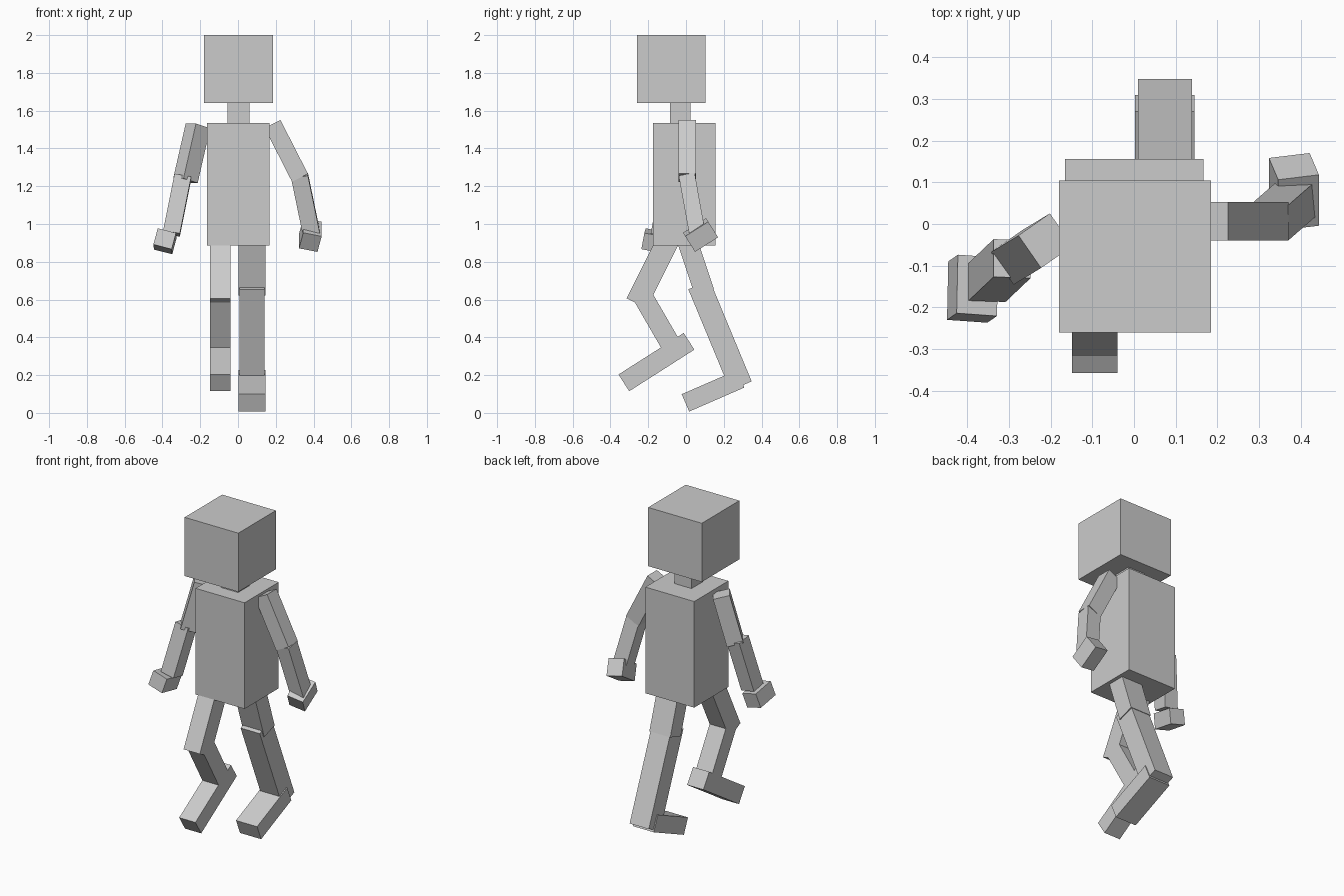
import bpy
import bmesh
from mathutils import Matrix, Vector

cube = bpy.data.objects.get("Cube")
if cube:
    bpy.data.objects.remove(cube, do_unlink=True)

# Single plain material
grey = bpy.data.materials.new("light_grey")
grey.use_nodes = True
colour = (0.6, 0.6, 0.6, 1)
grey.diffuse_color = colour
grey.node_tree.nodes["Principled BSDF"].inputs["Base Color"].default_value = colour


def add_box(name, matrix):
    """Unit cube shaped by a matrix, flat shaded."""
    mesh = bpy.data.meshes.new(name)
    bm = bmesh.new()
    bmesh.ops.create_cube(bm, size=1, matrix=matrix)
    bmesh.ops.recalc_face_normals(bm, faces=bm.faces)
    bm.to_mesh(mesh)
    bm.free()
    mesh.materials.append(grey)
    obj = bpy.data.objects.new(name, mesh)
    bpy.context.collection.objects.link(obj)
    return obj


def block(name, low, high):
    """Upright box between two corners."""
    low, high = Vector(low), Vector(high)
    add_box(name, Matrix.Translation((low + high) / 2) @ Matrix.Diagonal((high - low).to_4d()))


def limb(name, start, end, width, depth, side=(1, 0, 0)):
    """Box running from start to end; side sets its roll about that axis."""
    start, end = Vector(start), Vector(end)
    along = (end - start).normalized()
    across = Vector(side)
    across = (across - along * across.dot(along)).normalized()
    turn = Matrix((across, along.cross(across), along)).transposed().to_4x4()
    size = Matrix.Diagonal((width, depth, (end - start).length, 1))
    add_box(name, Matrix.Translation((start + end) / 2) @ turn @ size)


# Head, neck and torso
block("head", (-0.18, -0.26, 1.64), (0.184, 0.104, 2.0))
block("neck", (-0.055, -0.085, 1.5), (0.06, 0.025, 1.66))
block("torso", (-0.165, -0.175, 0.885), (0.167, 0.156, 1.536))

# Right leg, lifted forward
x = -0.094
limb("right_thigh", (x, -0.066, 0.972), (x, -0.262, 0.58), 0.11, 0.118)
limb("right_shin", (x, -0.241, 0.638), (x, -0.066, 0.336), 0.11, 0.105)
limb("right_foot", (x, 0.016, 0.379), (x, -0.329, 0.159), 0.11, 0.105)

# Left leg, trailing behind
x = 0.074
limb("left_thigh", (x, -0.024, 1.004), (x, 0.098, 0.638), 0.142, 0.106)
limb("left_shin", (x, 0.069, 0.678), (x, 0.291, 0.143), 0.13, 0.123)
limb("left_foot", (x, 0.289, 0.18), (x, -0.003, 0.053), 0.143, 0.1)

# Left arm, hanging outward
limb("left_upper_arm", (0.183, 0.007, 1.529), (0.328, 0.007, 1.245), 0.094, 0.092)
limb("left_forearm", (0.326, 0.005, 1.255), (0.389, 0.06, 0.95), 0.09, 0.086)
limb("left_hand", (0.383, 0.138, 0.98), (0.383, 0.016, 0.903), 0.1, 0.1, (1, 0, -0.27))

# Right arm, swung forward
limb("right_upper_arm", (-0.212, -0.04, 1.52), (-0.278, -0.08, 1.23), 0.095, 0.095, (0.82, 0.57, 0))
limb("right_forearm", (-0.292, -0.083, 1.25), (-0.352, -0.14, 0.95), 0.09, 0.092)
limb("right_hand", (-0.385, -0.085, 0.895), (-0.388, -0.225, 0.922), 0.1, 0.09, (1, 0, -0.27))
